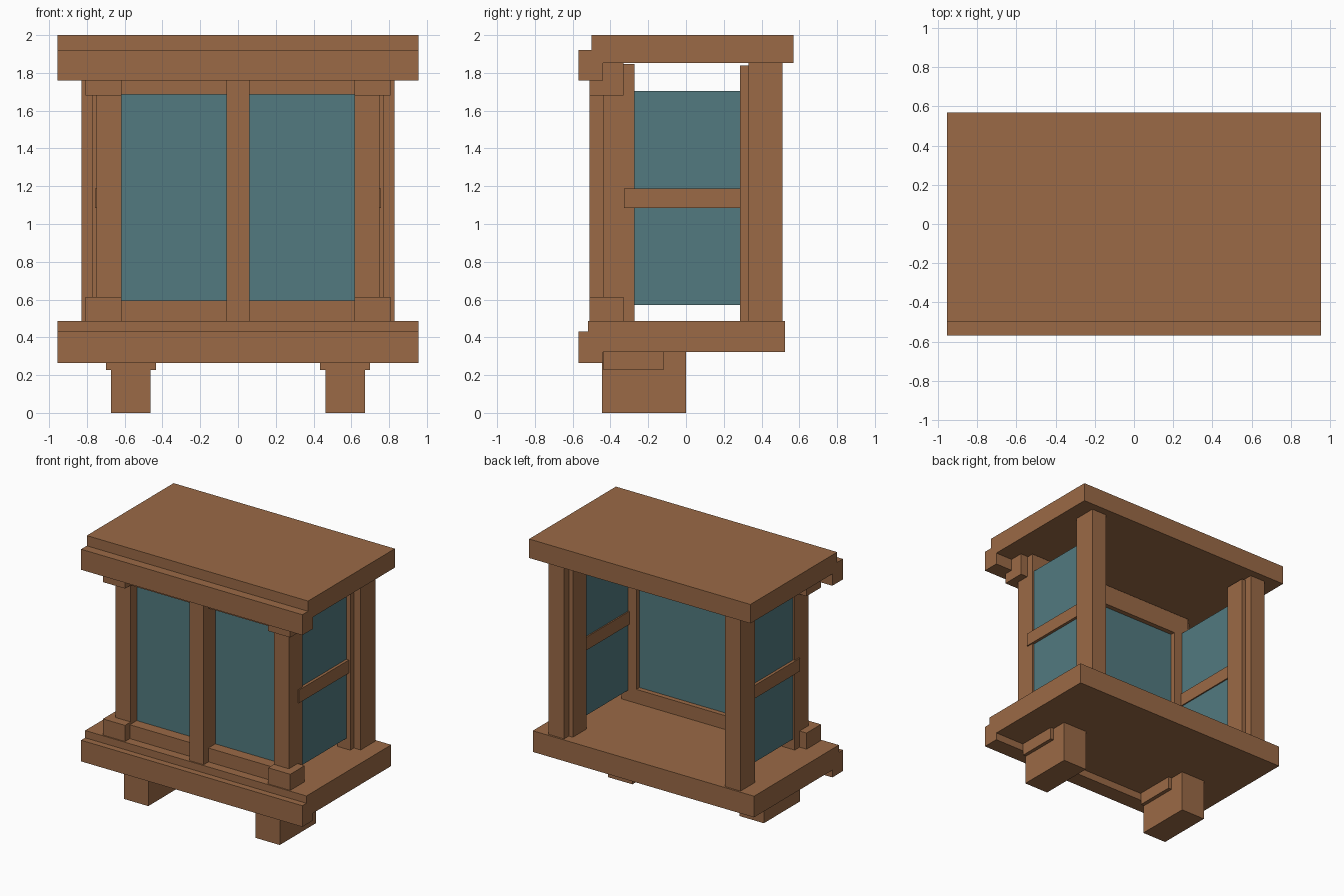
import bpy
import bmesh
from mathutils import Vector

old = bpy.data.objects.get("Cube")
if old:
    bpy.data.objects.remove(old, do_unlink=True)


def make_material(name, rgb):
    mat = bpy.data.materials.new(name)
    mat.use_nodes = True
    mat.diffuse_color = (*rgb, 1)
    bsdf = mat.node_tree.nodes["Principled BSDF"]
    bsdf.inputs["Base Color"].default_value = (*rgb, 1)
    bsdf.inputs["Roughness"].default_value = 0.8
    return mat


wood = make_material("brown wood", (0.328, 0.144, 0.061))
glass = make_material("teal glass", (0.084, 0.195, 0.216))


def box(name, x, y, z, mat=wood):
    """Box spanning the given (low, high) range on each axis."""
    lo, hi = (Vector(c) for c in zip(x, y, z))
    bm = bmesh.new()
    bmesh.ops.create_cube(bm, size=1)
    for v in bm.verts:
        v.co = (lo + hi) / 2 + v.co * (hi - lo)
    mesh = bpy.data.meshes.new(name)
    bm.to_mesh(mesh)
    bm.free()
    mesh.materials.append(mat)
    obj = bpy.data.objects.new(name, mesh)
    bpy.context.collection.objects.link(obj)


def centred(name, half, y, z, mat=wood):
    box(name, (-half, half), y, z, mat)


def pair(name, x, y, z, mat=wood):
    box("left_" + name, x, y, z, mat)
    box("right_" + name, (-x[1], -x[0]), y, z, mat)


# Roof and floor slabs with their stepped front trims
centred("roof_slab", 0.955, (-0.50, 0.57), (1.852, 2.0))
centred("roof_front_trim", 0.955, (-0.57, -0.44), (1.76, 1.92))
centred("floor_slab", 0.955, (-0.52, 0.525), (0.322, 0.487))
centred("floor_front_trim", 0.955, (-0.57, -0.44), (0.265, 0.43))

# Feet and the brackets over them
pair("foot", (0.463, 0.672), (-0.445, 0.0), (0, 0.33))
pair("foot_bracket", (0.433, 0.70), (-0.438, -0.12), (0.227, 0.33))

# Front frame: posts, corner blocks, rails and mullion
pair("front_post", (0.618, 0.748), (-0.44, -0.272), (0.48, 1.846))
pair("lower_corner_block", (0.618, 0.808), (-0.51, -0.332), (0.48, 0.613))
pair("upper_corner_block", (0.618, 0.808), (-0.51, -0.332), (1.68, 1.853))
centred("lower_front_rail", 0.62, (-0.45, -0.272), (0.48, 0.595))
centred("upper_front_rail", 0.62, (-0.45, -0.272), (1.685, 1.846))
centred("front_mullion", 0.06, (-0.51, -0.35), (0.48, 1.853))

# Rear posts with a smaller inner post against each
pair("rear_post", (0.695, 0.828), (0.33, 0.51), (0.48, 1.855))
pair("rear_inner_post", (0.66, 0.77), (0.285, 0.452), (0.48, 1.838))

# Glass panels and the bars across the side panes
centred("front_glass", 0.625, (-0.365, -0.31), (0.58, 1.70), glass)
pair("side_glass", (0.69, 0.735), (-0.28, 0.29), (0.57, 1.705), glass)
pair("side_bar", (0.68, 0.757), (-0.327, 0.29), (1.085, 1.187))
